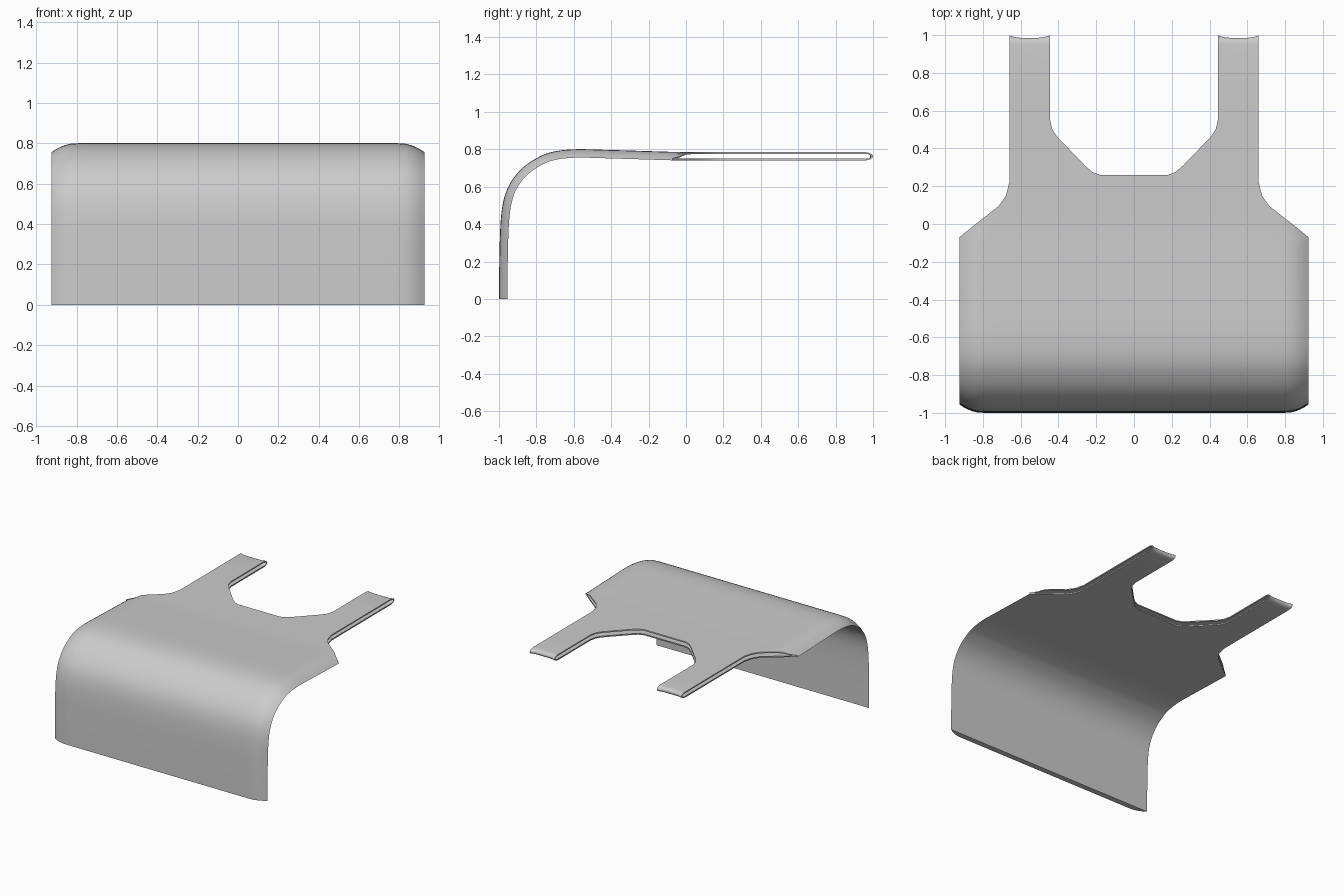
import bpy, bmesh, math
from mathutils import Vector

if "Cube" in bpy.data.objects:
    bpy.data.objects.remove(bpy.data.objects["Cube"])

THICK = 0.045      # gap between outer and inner layer
NECK_Y = 0.26      # start of the neck cut-out
MID_Z = 0.7625     # middle height between the layers on the straps

# side profile (y, z) of the outer layer, from front hem to shoulders
PROFILE = [(-1, 0), (-0.998, 0.2), (-0.992, 0.4), (-0.977, 0.52), (-0.945, 0.61),
           (-0.89, 0.685), (-0.82, 0.74), (-0.73, 0.782), (-0.6, 0.8),
           (-0.4, 0.796), (-0.2, 0.79), (-0.07, 0.786)]
# (y, half width) of the shoulder and neck outlines
SHOULDER = [(-0.07, 0.925), (0, 0.838), (0.095, 0.716), (0.15, 0.678), (0.22, 0.66)]
NECK = [(0.26, 0.18), (0.275, 0.22), (0.31, 0.26), (0.46, 0.405), (0.5, 0.432), (0.55, 0.444)]
FRACTIONS = [0, .2, .4, .6, .75, .82, .87, .91, .94, .97, 1]


def lookup(table, y):
    if y <= table[0][0]:
        return table[0][1]
    for (a, u), (b, v) in zip(table, table[1:]):
        if y <= b:
            return u + (v - u) * (y - a) / (b - a)
    return table[-1][1]


def smooth_path(points, steps=4):
    p = [Vector(q) for q in points]
    p = [2 * p[0] - p[1]] + p + [2 * p[-1] - p[-2]]
    out = []
    for a, b, c, d in zip(p, p[1:], p[2:], p[3:]):
        for i in range(steps):
            t = i / steps
            out.append(0.5 * (2 * b + (c - a) * t + (2 * a - 5 * b + 4 * c - d) * t * t
                              + (3 * b - a - 3 * c + d) * t ** 3))
    return out + [p[-2]]


def stations(points):
    """Pair each profile point with its inward direction."""
    res = []
    for i, p in enumerate(points):
        t = (points[min(i + 1, len(points) - 1)] - points[max(i - 1, 0)]).normalized()
        res.append((p, Vector((t.y, -t.x))))
    return res


def row(bm, p, inward, depth, body):
    """One row of vertices across the half width."""
    xo = lookup(SHOULDER, p.x)
    xi = NECK[0][1] if body else lookup(NECK, p.x)
    xs = ([0, 0.09] if body else []) + [xi + (xo - xi) * f for f in FRACTIONS]
    verts = []
    for x in xs:
        # the outer layer rolls over to meet the inner one at the sides
        roll = THICK * max(0, (x - 0.8) / 0.125) ** 2
        q = p + inward * max(depth, min(roll, THICK))
        y = q.x
        if y > 0.951:
            y += 0.015 * ((x - 0.55) / 0.11) ** 4 * (y - 0.95) / 0.035
        verts.append(bm.verts.new((x, y, q.y)))
    return verts


def loft(bm, rows):
    for a, b in zip(rows, rows[1:]):
        for i in range(len(a) - 1):
            bm.faces.new((a[i], a[i + 1], b[i + 1], b[i]))


bm = bmesh.new()
down = Vector((0, -1))
flat_body = [0, 0.05, 0.095, 0.15, 0.185, 0.22, NECK_Y]
body_path = smooth_path(PROFILE) + [Vector((y, 0.785)) for y in flat_body]
body = stations(body_path)
body[-1] = (body[-1][0], down)

# front panel and chest: inner layer, hem, outer layer
loft(bm, [row(bm, p, n, THICK, True) for p, n in reversed(body)]
     + [row(bm, p, n, 0, True) for p, n in body])

# straps: top layer, folded end, bottom layer
flat_strap = [0.26, 0.275, 0.31, 0.36, 0.41, 0.46, 0.48, 0.5, 0.525, 0.55, 0.75, 0.95]
strap = [(Vector((y, 0.785)), down) for y in flat_strap]
rows = [row(bm, p, n, 0, False) for p, n in strap]
for i in range(1, 8):
    a = math.pi * i / 8
    rows.append(row(bm, Vector((0.95 + 0.035 * math.sin(a), MID_Z + THICK / 2 * math.cos(a))),
                    down, 0, False))
rows += [row(bm, p, n, THICK, False) for p, n in reversed(strap)]
loft(bm, rows)

# mirror to the other side and weld
bmesh.ops.duplicate(bm, geom=bm.verts[:] + bm.edges[:] + bm.faces[:])
bm.verts.ensure_lookup_table()
for v in bm.verts[len(bm.verts) // 2:]:
    v.co.x *= -1
bmesh.ops.remove_doubles(bm, verts=bm.verts[:], dist=0.0005)

# small turned-in lip along the open edges
edges = [e for e in bm.edges if len(e.link_faces) == 1
         and all(v.co.y > -0.08 for v in e.verts)]
new = bmesh.ops.extrude_edge_only(bm, edges=edges)["geom"]
for v in new:
    if isinstance(v, bmesh.types.BMVert):
        target = Vector((v.co.x, min(v.co.y, 0.95), MID_Z))
        d = target - v.co
        v.co += d.normalized() * min(0.01, d.length * 0.5)
bmesh.ops.recalc_face_normals(bm, faces=bm.faces[:])

mesh = bpy.data.meshes.new("bib_cover")
bm.to_mesh(mesh)
bm.free()
cover = bpy.data.objects.new("bib_cover", mesh)
bpy.context.collection.objects.link(cover)
bpy.context.view_layer.objects.active = cover
cover.select_set(True)
bpy.ops.object.shade_smooth_by_angle(angle=math.radians(40))
